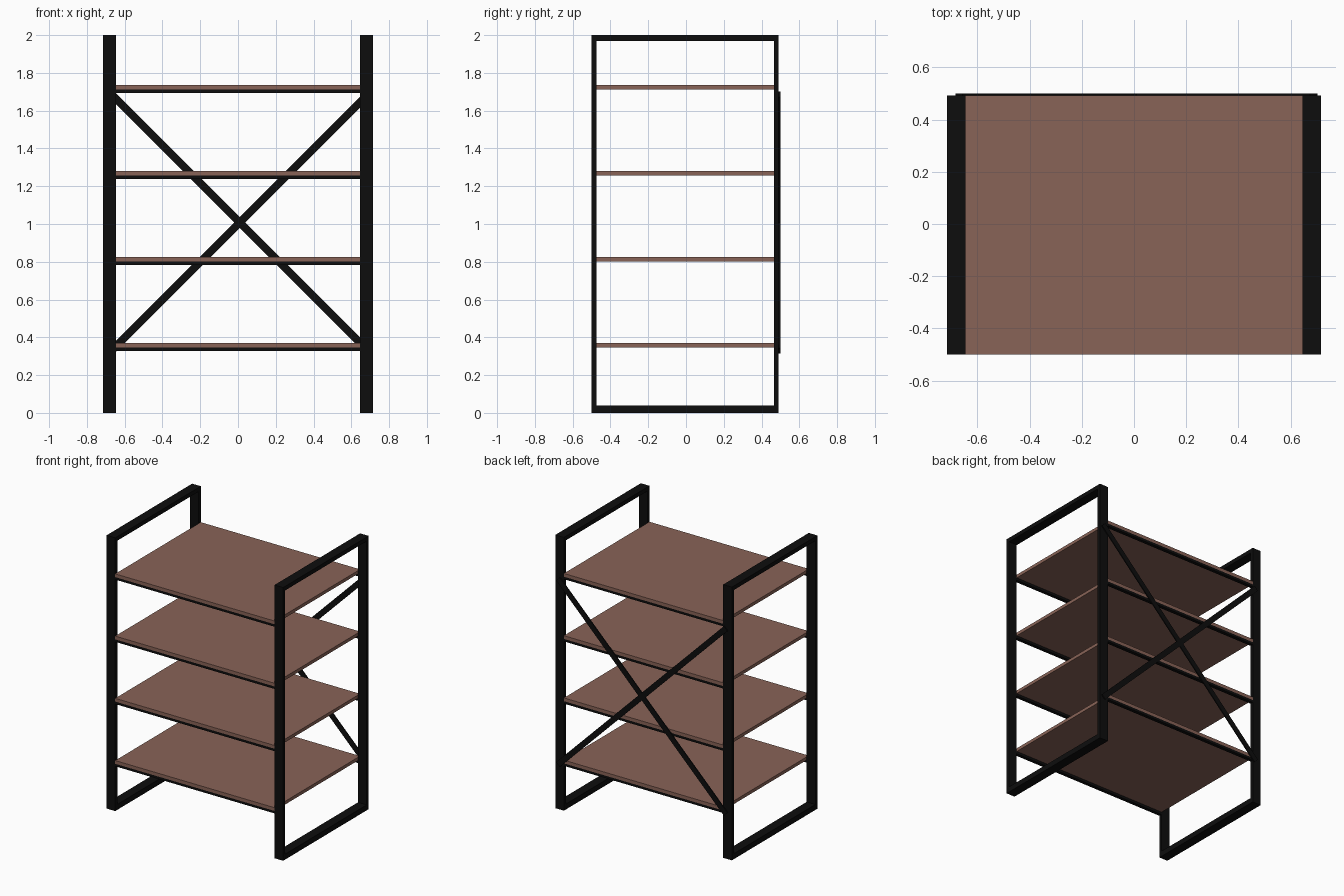
import bpy, math
from mathutils import Matrix

if "Cube" in bpy.data.objects:
    bpy.data.objects.remove(bpy.data.objects["Cube"])


def material(name, rgb):
    m = bpy.data.materials.new(name)
    m.diffuse_color = (*rgb, 1)
    m.use_nodes = True
    m.node_tree.nodes["Principled BSDF"].inputs["Base Color"].default_value = m.diffuse_color
    return m


BLACK = material("black_metal", (0.004, 0.004, 0.004))
WOOD = material("brown_wood", (0.25, 0.125, 0.095))


def mesh_object(name, verts, faces, mat):
    me = bpy.data.meshes.new(name)
    me.from_pydata(verts, [], faces)
    me.materials.append(mat)
    ob = bpy.data.objects.new(name, me)
    bpy.context.collection.objects.link(ob)
    return ob


def box(name, lo, hi, mat):
    verts = [(x, y, z) for x in (lo[0], hi[0]) for y in (lo[1], hi[1]) for z in (lo[2], hi[2])]
    faces = [(0, 1, 3, 2), (4, 6, 7, 5), (0, 4, 5, 1), (2, 3, 7, 6), (0, 2, 6, 4), (1, 5, 7, 3)]
    return mesh_object(name, verts, faces, mat)


X_IN, X_OUT = 0.645, 0.715      # side frame inner and outer faces
Y0, Y1 = -0.499, 0.491          # front and back of the frames
TUBE = 0.024                    # post and rail depth

# Side frames: one closed rectangular loop each
outer = [(Y0, 0), (Y1, 0), (Y1, 2), (Y0, 2)]
inner = [(Y0 + TUBE, 0.04), (Y1 - TUBE, 0.04), (Y1 - TUBE, 1.97), (Y0 + TUBE, 1.97)]
for side, a, b in (("left", -X_OUT, -X_IN), ("right", X_IN, X_OUT)):
    verts = [(x, y, z) for x in (a, b) for y, z in outer + inner]
    faces = []
    for i in range(4):
        j = (i + 1) % 4
        faces += [(i, i + 4, j + 4, j), (i + 8, j + 8, j + 12, i + 12),
                  (i, j, j + 8, i + 8), (i + 4, i + 12, j + 12, j + 4)]
    mesh_object(side + "_frame", verts, faces, BLACK)

# Shelf boards, each on a front and a back rail
for n in range(4):
    top = 0.37 + n * 0.4555
    under = top - 0.024
    box(f"shelf_{n + 1}", (-X_IN, Y0, under), (X_IN, Y1, top), WOOD)
    for where, y in (("front", Y0), ("back", Y1 - TUBE)):
        box(f"{where}_rail_{n + 1}", (-X_IN, y, under - 0.018), (X_IN, y + TUBE, under), BLACK)

# Crossed flat braces on the back
L, W = 1.92, 0.04
for name, angle in (("brace_rising", 45), ("brace_falling", -45)):
    b = box(name, (-L / 2, Y1, -W / 2), (L / 2, Y1 + 0.008, W / 2), BLACK)
    b.matrix_world = Matrix.Translation((0.009, 0, 1.008)) @ Matrix.Rotation(math.radians(angle), 4, 'Y')
